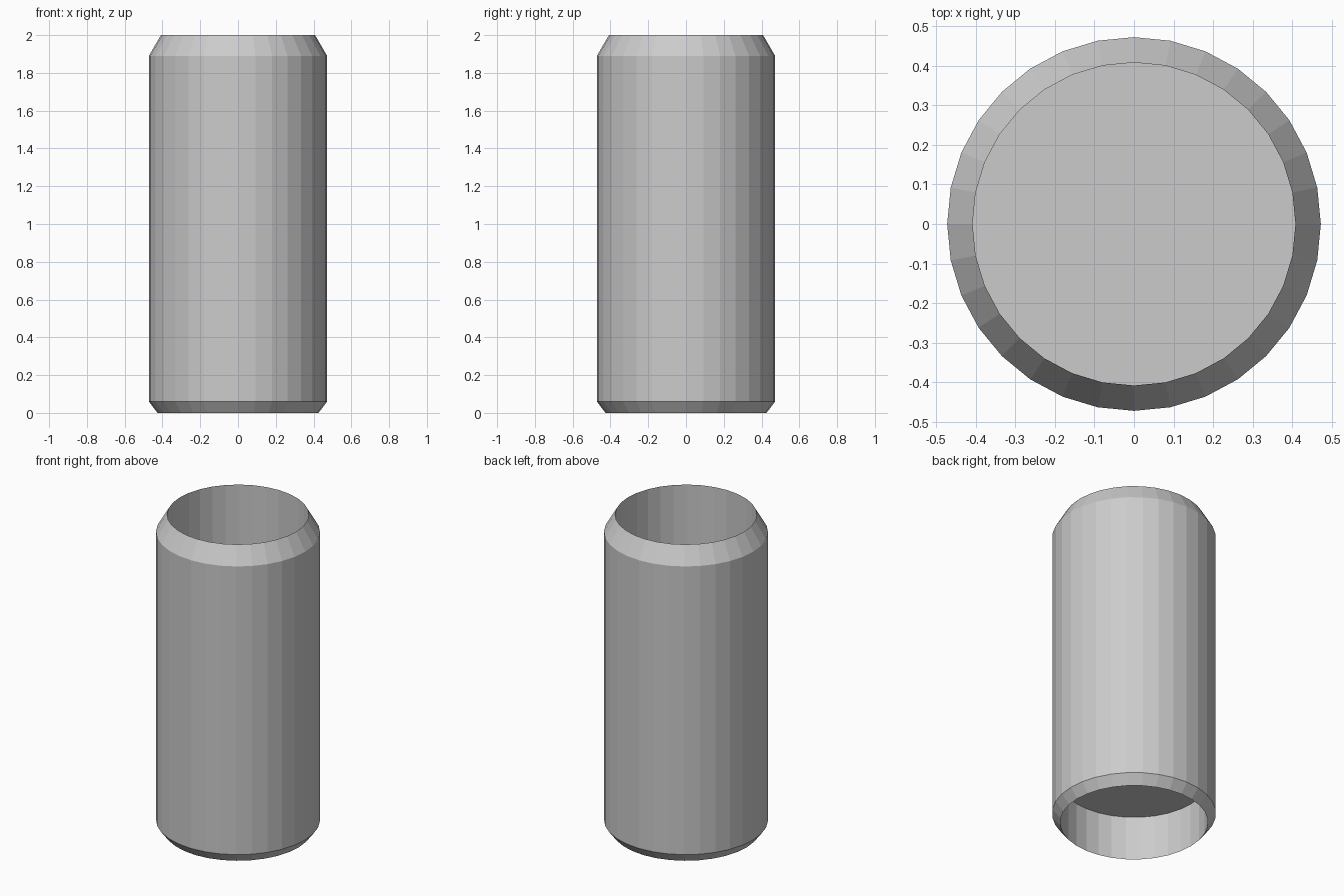
import bpy, bmesh, math

if "Cube" in bpy.data.objects:
    bpy.data.objects.remove(bpy.data.objects["Cube"])

SIDES = 32

# radius/height profile: inner floor, inner wall, bevelled outside, recessed underside
PROFILE = [
    (0.408, 0.33), (0.408, 2.0), (0.472, 1.89),
    (0.472, 0.06), (0.426, 0.0), (0.426, 0.28),
]


def lathe(name, profile):
    bm = bmesh.new()
    rings = []
    for r, z in profile:
        rings.append([bm.verts.new((r * math.cos(2 * math.pi * i / SIDES),
                                    r * math.sin(2 * math.pi * i / SIDES), z))
                      for i in range(SIDES)])
    for a, b in zip(rings, rings[1:]):
        for i in range(SIDES):
            j = (i + 1) % SIDES
            bm.faces.new((a[i], a[j], b[j], b[i]))
    # cup floor and underside of the base
    bm.faces.new(rings[0])
    bm.faces.new(rings[-1][::-1])
    bmesh.ops.recalc_face_normals(bm, faces=bm.faces)
    mesh = bpy.data.meshes.new(name)
    bm.to_mesh(mesh)
    bm.free()
    obj = bpy.data.objects.new(name, mesh)
    bpy.context.collection.objects.link(obj)
    return obj


# tall open container with bevelled rims
lathe("container", PROFILE)
